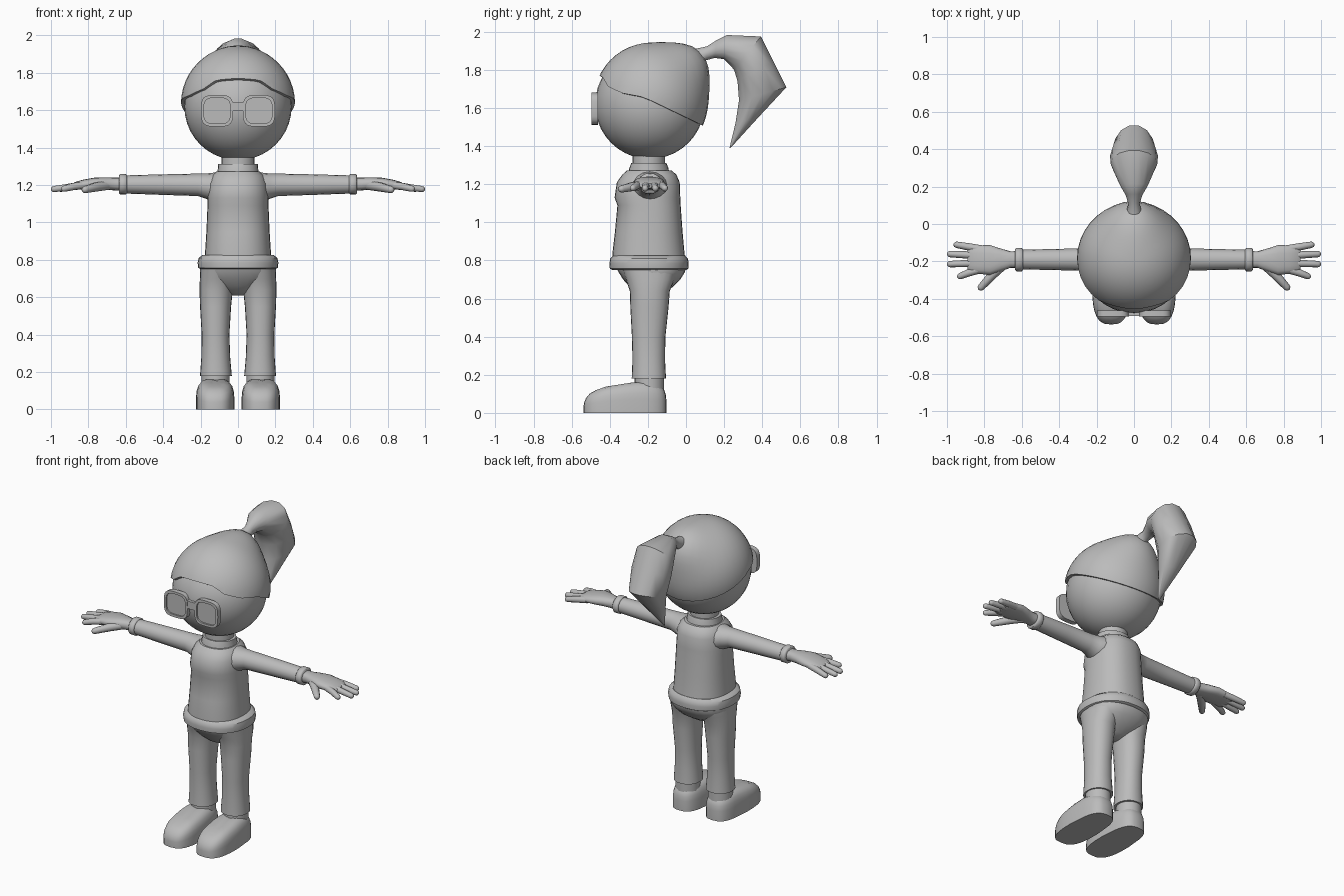
import bpy, bmesh, math
from mathutils import Vector

grey = bpy.data.materials.new("plain_grey")
grey.diffuse_color = (0.5, 0.5, 0.5, 1)


def finish(name, bm, mirror=False, angle=40):
    """Turn a bmesh into a smooth-shaded object, optionally mirrored in x."""
    bmesh.ops.recalc_face_normals(bm, faces=bm.faces)
    me = bpy.data.meshes.new(name)
    bm.to_mesh(me)
    bm.free()
    me.materials.append(grey)
    ob = bpy.data.objects.new(name, me)
    bpy.context.collection.objects.link(ob)
    bpy.ops.object.select_all(action='DESELECT')
    bpy.context.view_layer.objects.active = ob
    ob.select_set(True)
    bpy.ops.object.shade_smooth_by_angle(angle=math.radians(angle))
    if mirror:
        m = ob.modifiers.new("mirror", 'MIRROR')
        m.use_mirror_merge = False
    return ob


def ring(c, u, v, n=20, p=2.0):
    """Superellipse around c with half-axis vectors u and v."""
    c, u, v = Vector(c), Vector(u), Vector(v)
    f = lambda t: math.copysign(abs(t) ** (2 / p), t)
    return [c + u * f(math.cos(a)) + v * f(math.sin(a))
            for a in (2 * math.pi * i / n for i in range(n))]


def loft(name, rings, mirror=False, angle=40):
    """Skin a list of rings and cap both ends."""
    bm = bmesh.new()
    rows = [[bm.verts.new(p) for p in r] for r in rings]
    n = len(rows[0])
    for a, b in zip(rows, rows[1:]):
        for i in range(n):
            j = (i + 1) % n
            bm.faces.new((a[i], a[j], b[j], b[i]))
    bm.faces.new(rows[0])
    bm.faces.new(rows[-1])
    return finish(name, bm, mirror, angle)


def upright(name, rows, mirror=False, p=2.0, n=24):
    """Loft along z; rows are (z, centre x, y min, y max, x radius)."""
    return loft(name, [ring((cx, (a + b) / 2, z), (rx, 0, 0), (0, (b - a) / 2, 0), n, p)
                       for z, cx, a, b, rx in rows], mirror)


def sideways(name, rows, p=2.0, n=16):
    """Mirrored loft along x; rows are (x, centre y, centre z, y radius, z radius)."""
    return loft(name, [ring((x, y, z), (0, ry, 0), (0, 0, rz), n, p)
                       for x, y, z, ry, rz in rows], True, 50)


def digit(name, pts):
    """Mirrored round-tipped finger through points of (x, y, z, radius)."""
    ps = [Vector(q[:3]) for q in pts]
    rs = [q[3] for q in pts]
    d = (ps[-1] - ps[-2]).normalized()
    tip, r = ps[-1], rs[-1]
    ps[-1] = tip - d * r
    for k in (0.6, 0.95):
        ps.append(tip - d * r * (1 - k))
        rs.append(r * math.sqrt(1 - k * k))
    side = Vector((-d.y, d.x, 0)).normalized()
    up = d.cross(side)
    return loft(name, [ring(c, side * r, up * r, 10) for c, r in zip(ps, rs)], True, 60)


# Head
bm = bmesh.new()
bmesh.ops.create_uvsphere(bm, u_segments=32, v_segments=20, radius=0.287)
bmesh.ops.translate(bm, verts=bm.verts, vec=(0, -0.19, 1.62))
finish("head", bm)

# Hair cap: sphere pulled towards the ponytail root, trimmed along a sloping hairline
bm = bmesh.new()
bmesh.ops.create_uvsphere(bm, u_segments=36, v_segments=24, radius=1)
root = Vector((0, 0.73, 0.69)).normalized()


def fringe(co):
    t = min(max((abs(co.x) - 0.11) / 0.08, 0), 1)
    return 0.035 * t * t * (3 - 2 * t) * min(max((-0.22 - co.y) / 0.12, 0), 1)


for v in bm.verts:
    d = v.co.normalized()
    bulge = 0.065 * math.exp(-(d.angle(root) / 0.45) ** 2)
    v.co = Vector((d.x * 0.305, d.y * 0.3, d.z * 0.307)) + d * bulge + Vector((0, -0.185, 1.635))
    v.co.z += fringe(v.co)
bmesh.ops.bisect_plane(bm, geom=bm.verts[:] + bm.edges[:] + bm.faces[:], dist=1e-5,
                       plane_co=(0, -0.445, 1.765), plane_no=(0, 0.481, 1), clear_inner=True)
for v in bm.verts:
    v.co.z -= fringe(v.co)
rim = [e for e in bm.edges if e.is_boundary]
lip = bmesh.ops.extrude_edge_only(bm, edges=rim)["geom"]
for v in (g for g in lip if isinstance(g, bmesh.types.BMVert)):
    v.co = Vector((0, -0.19, 1.62)) + (v.co - Vector((0, -0.19, 1.62))) * 0.9
finish("hair_cap", bm)

# Ponytail: each section spans an upper and a lower point, with a half width
tail = [((0.04, 1.91), (0.07, 1.82), 0.045), ((0.11, 1.925), (0.105, 1.85), 0.03),
        ((0.16, 1.957), (0.15, 1.862), 0.045), ((0.215, 1.985), (0.2, 1.855), 0.075),
        ((0.395, 1.978), (0.25, 1.8), 0.125), ((0.462, 1.845), (0.268, 1.74), 0.128),
        ((0.53, 1.71), (0.275, 1.64), 0.11), ((0.38, 1.55), (0.258, 1.52), 0.06),
        ((0.235, 1.392), (0.228, 1.39), 0.006)]
loft("ponytail", [ring((0, (a[0] + b[0]) / 2, (a[1] + b[1]) / 2), (w, 0, 0),
                       (0, (a[0] - b[0]) / 2, (a[1] - b[1]) / 2), 14)
                  for a, b, w in tail], angle=35)

# Glasses: rounded frames with recessed lenses and a bridge
loft("glasses_frame", [ring((0.112, y, 1.597), (rx, 0, 0), (0, 0, rz), 24, 3.6)
                       for y, rx, rz in ((-0.462, 0.086, 0.085), (-0.495, 0.086, 0.085),
                                         (-0.495, 0.071, 0.069), (-0.485, 0.071, 0.069))], True, 30)
bm = bmesh.new()
bmesh.ops.create_cube(bm, size=1)
for v in bm.verts:
    v.co = (v.co.x * 0.08, -0.478 + v.co.y * 0.03, 1.62 + v.co.z * 0.05)
finish("glasses_bridge", bm)

# Neck, sweater and its hem
upright("neck", [(1.27, 0, -0.28, -0.11, 0.088), (1.36, 0, -0.28, -0.11, 0.088)])
upright("collar", [(1.24, 0, -0.305, -0.085, 0.115), (1.285, 0, -0.298, -0.092, 0.108),
                   (1.312, 0, -0.287, -0.103, 0.106)])
upright("sweater", [(0.78, 0, -0.385, 0.0, 0.18), (0.84, 0, -0.386, -0.008, 0.176),
                    (0.95, 0, -0.373, -0.018, 0.169), (1.09, 0, -0.36, -0.028, 0.163),
                    (1.13, 0, -0.375, -0.03, 0.163), (1.21, 0, -0.363, -0.033, 0.157),
                    (1.25, 0, -0.335, -0.05, 0.14), (1.272, 0, -0.31, -0.075, 0.115)], p=2.3, n=32)
upright("sweater_hem", [(0.75, 0, -0.385, 0.0, 0.2), (0.757, 0, -0.4, 0.012, 0.213),
                        (0.785, 0, -0.402, 0.014, 0.216), (0.81, 0, -0.398, 0.01, 0.211),
                        (0.826, 0, -0.383, -0.005, 0.19)], p=2.2, n=32)

# Sleeves, cuffs and hands
sideways("sleeve", [(0.05, -0.19, 1.185, 0.11, 0.085), (0.13, -0.19, 1.186, 0.095, 0.08),
                    (0.165, -0.19, 1.193, 0.075, 0.069), (0.215, -0.19, 1.201, 0.062, 0.06),
                    (0.4, -0.19, 1.202, 0.057, 0.055), (0.62, -0.19, 1.203, 0.052, 0.048)])
sideways("cuff", [(0.594, -0.19, 1.204, 0.056, 0.05), (0.6, -0.19, 1.204, 0.063, 0.055),
                  (0.629, -0.19, 1.204, 0.063, 0.055), (0.635, -0.19, 1.204, 0.056, 0.05)])
sideways("palm", [(0.61, -0.19, 1.204, 0.045, 0.036), (0.66, -0.19, 1.205, 0.044, 0.034),
                  (0.71, -0.192, 1.208, 0.06, 0.033), (0.77, -0.193, 1.208, 0.08, 0.031),
                  (0.83, -0.19, 1.202, 0.076, 0.026), (0.872, -0.188, 1.195, 0.072, 0.021),
                  (0.89, -0.188, 1.192, 0.055, 0.012)], p=2.4)
for name, y0, x1, y1 in (("little_finger", -0.133, 0.965, -0.108), ("ring_finger", -0.17, 1.0, -0.16),
                         ("middle_finger", -0.208, 1.0, -0.215), ("index_finger", -0.243, 0.945, -0.285)):
    digit(name, [(0.82, y0, 1.2, 0.02), (0.88, y0 * 0.6 + y1 * 0.4, 1.192, 0.02), (x1, y1, 1.176, 0.017)])
digit("thumb", [(0.69, -0.21, 1.2, 0.026), (0.755, -0.27, 1.19, 0.025), (0.83, -0.352, 1.172, 0.019)])

# Trousers: hips and legs
upright("hips", [(0.78, 0, -0.37, 0.0, 0.2), (0.74, 0, -0.355, -0.005, 0.203),
                 (0.7, 0, -0.33, -0.03, 0.19), (0.66, 0, -0.295, -0.07, 0.14),
                 (0.625, 0, -0.255, -0.125, 0.07), (0.61, 0, -0.22, -0.16, 0.03)], p=2.3)
upright("trouser_leg", [(0.77, 0.106, -0.34, -0.04, 0.094), (0.7, 0.112, -0.315, -0.06, 0.092),
                        (0.64, 0.117, -0.295, -0.085, 0.089), (0.55, 0.12, -0.292, -0.092, 0.083),
                        (0.4, 0.12, -0.284, -0.108, 0.074), (0.28, 0.119, -0.281, -0.11, 0.077),
                        (0.18, 0.118, -0.285, -0.105, 0.085)], True, 2.2)
upright("ankle", [(0.1, 0.12, -0.27, -0.115, 0.075), (0.2, 0.12, -0.27, -0.115, 0.075)], True)

# Shoes: rounded soles shrinking upward under a sloping top line
top_line = [(-0.54, 0.085), (-0.5, 0.11), (-0.42, 0.138), (-0.28, 0.16), (-0.2, 0.162), (-0.09, 0.145)]


def top_height(y):
    for (a, h), (b, k) in zip(top_line, top_line[1:]):
        if y <= b:
            return h + (k - h) * max(0, (y - a) / (b - a))
    return top_line[-1][1]


rings = []
for frac, s in ((0, 1), (0.45, 1), (0.65, 0.97), (0.82, 0.89), (0.95, 0.73), (1, 0.5), (1, 0.2)):
    pts = ring((0.122, -0.12 - 0.2 * 1, 0), (0.1 * s, 0, 0), (0, 0.217 * s ** 0.5, 0), 32, 2.9)
    for q in pts:
        q.x = 0.122 + (q.x - 0.122) * (1.02 if q.y < -0.3 else 0.97)
        q.z = top_height(q.y) * frac
    rings.append(pts)
loft("shoe", rings, True, 45)
